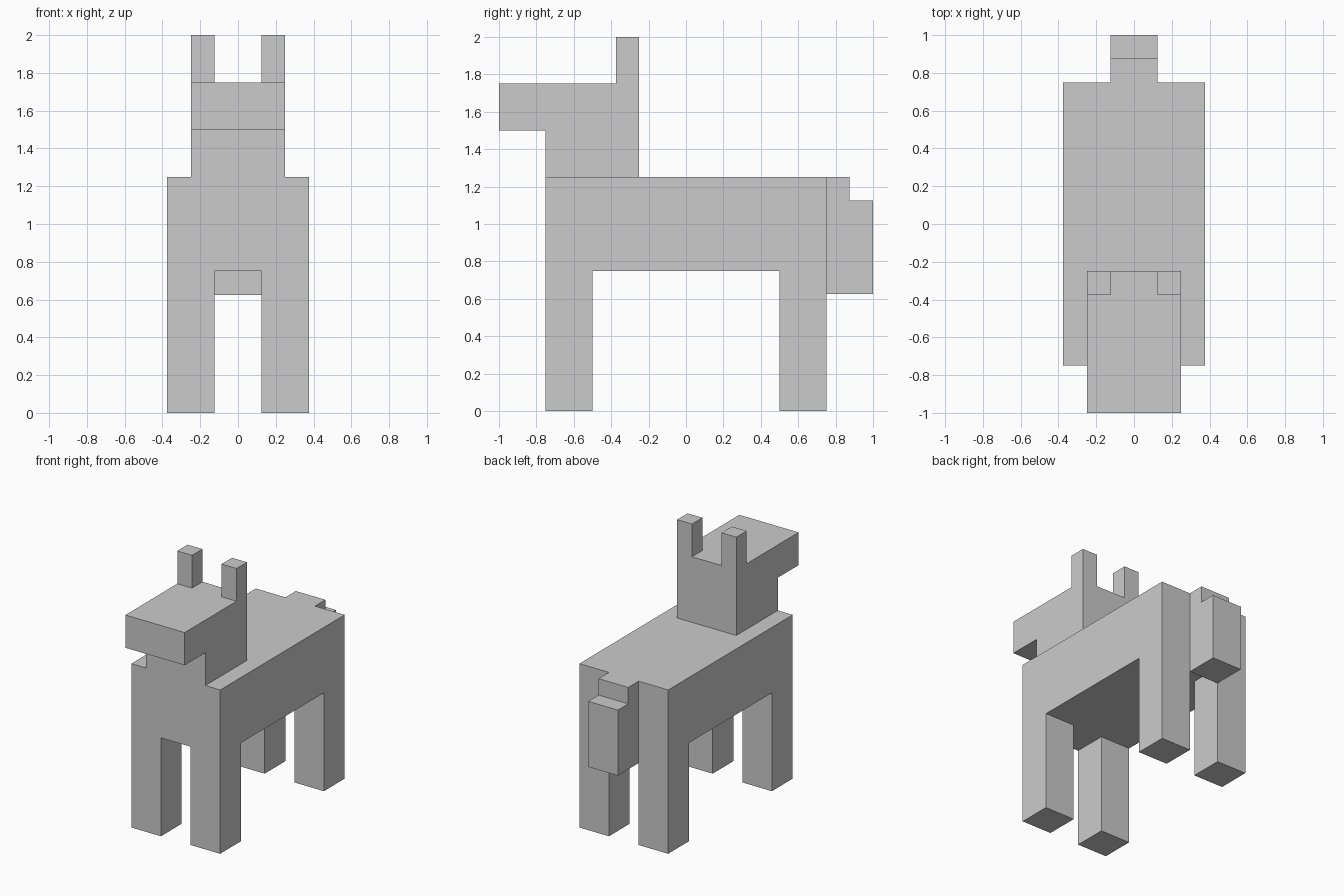
import bpy
import bmesh

if "Cube" in bpy.data.objects:
    bpy.data.objects.remove(bpy.data.objects["Cube"])


def extrude_profile(name, profile, x0, x1):
    """Make a solid from a side outline of (y, z) points, spanning x0 to x1."""
    bm = bmesh.new()
    face = bm.faces.new([bm.verts.new((x0, y, z)) for y, z in profile])
    ext = bmesh.ops.extrude_face_region(bm, geom=[face], use_keep_orig=True)
    verts = [v for v in ext["geom"] if isinstance(v, bmesh.types.BMVert)]
    bmesh.ops.translate(bm, verts=verts, vec=(x1 - x0, 0, 0))
    bmesh.ops.recalc_face_normals(bm, faces=bm.faces[:])
    mesh = bpy.data.meshes.new(name)
    bm.to_mesh(mesh)
    bm.free()
    obj = bpy.data.objects.new(name, mesh)
    bpy.context.collection.objects.link(obj)
    return obj


def box(name, x, y, z):
    """Make a box from (min, max) ranges."""
    outline = [(y[0], z[0]), (y[1], z[0]), (y[1], z[1]), (y[0], z[1])]
    return extrude_profile(name, outline, *x)


# Body
box("body", (-0.375, 0.375), (-0.75, 0.75), (0.75, 1.25))

# Head with overhanging snout
extrude_profile("head", [(-0.75, 1.25), (-0.25, 1.25), (-0.25, 1.75),
                         (-1.0, 1.75), (-1.0, 1.5), (-0.75, 1.5)], -0.25, 0.25)

# Tail with a stepped top
extrude_profile("tail", [(0.75, 0.625), (1.0, 0.625), (1.0, 1.125),
                         (0.875, 1.125), (0.875, 1.25), (0.75, 1.25)], -0.125, 0.125)

# Legs and ears on both sides
for side, s in (("left", -1), ("right", 1)):
    leg_x = sorted((s * 0.125, s * 0.375))
    ear_x = sorted((s * 0.125, s * 0.25))
    box(f"front_leg_{side}", leg_x, (-0.75, -0.5), (0, 0.75))
    box(f"back_leg_{side}", leg_x, (0.5, 0.75), (0, 0.75))
    box(f"ear_{side}", ear_x, (-0.375, -0.25), (1.75, 2.0))
